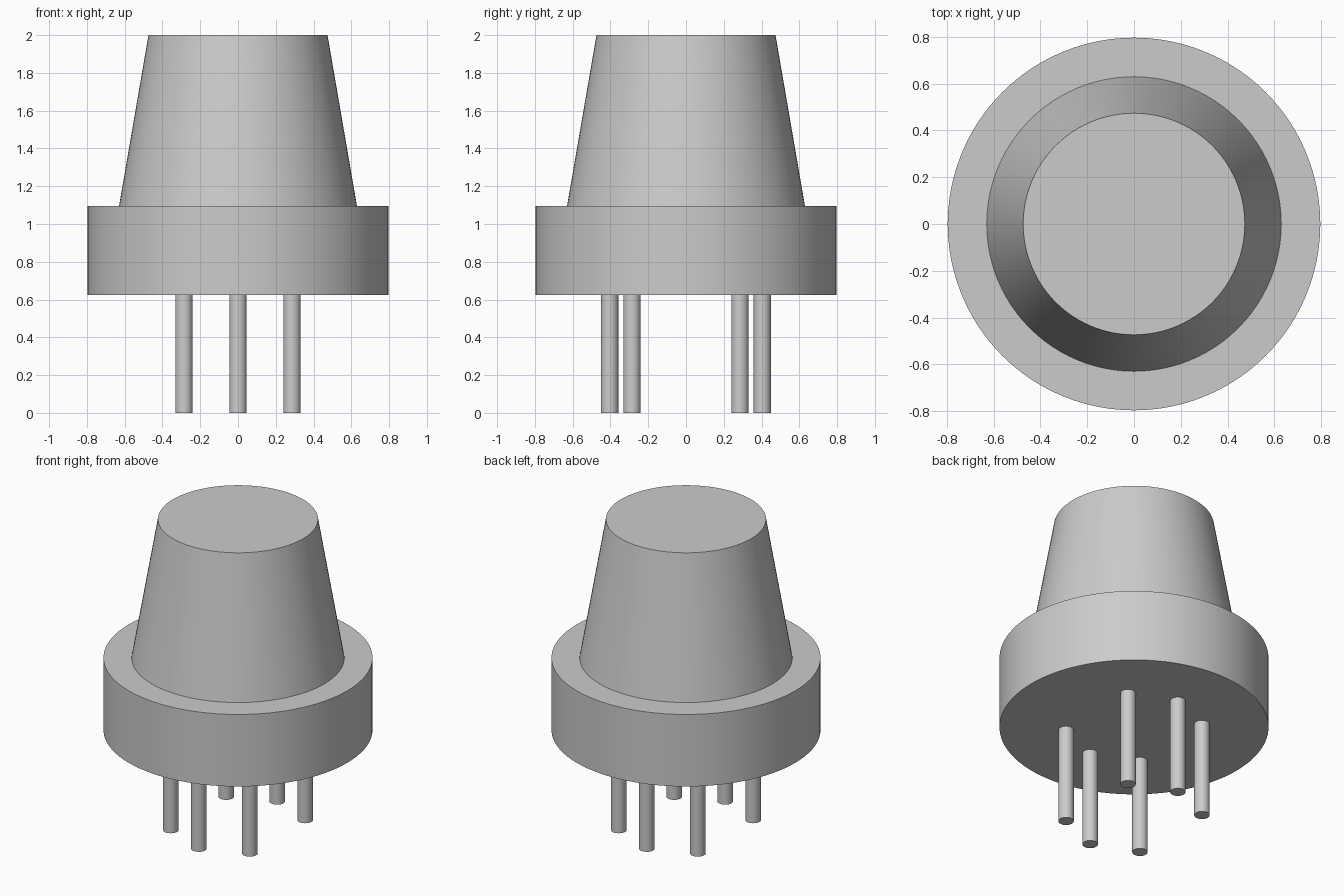
import bpy
import math

cube = bpy.data.objects.get("Cube")
if cube:
    bpy.data.objects.remove(cube, do_unlink=True)

# One plain grey for the whole part
GREY = (0.6, 0.6, 0.6, 1.0)
grey = bpy.data.materials.new("light_grey")
grey.use_nodes = True
grey.diffuse_color = GREY
grey.node_tree.nodes["Principled BSDF"].inputs["Base Color"].default_value = GREY

BASE_BOTTOM, BASE_TOP, TOP = 0.623, 1.094, 2.0


def round_part(name, r_bottom, r_top, z0, z1, x=0, y=0, sides=96):
    """Capped cylinder or frustum between two heights."""
    bpy.ops.mesh.primitive_cone_add(
        vertices=sides, radius1=r_bottom, radius2=r_top,
        depth=z1 - z0, location=(x, y, (z0 + z1) / 2))
    part = bpy.context.object
    part.name = name
    part.data.materials.append(grey)
    bpy.ops.object.shade_smooth_by_angle(angle=math.radians(30))
    return part


# Flange and tapered cap
round_part("base_flange", 0.797, 0.797, BASE_BOTTOM, BASE_TOP)
round_part("tapered_cap", 0.63, 0.474, BASE_TOP, TOP)

# Six pins on one circle: three at the front, three at the back
PIN_CIRCLE, PIN_RADIUS = 0.404, 0.046
for side, facing in (("front", -90), ("back", 90)):
    for label, offset in (("a", -45), ("b", 0), ("c", 45)):
        angle = math.radians(facing + offset)
        round_part(f"{side}_pin_{label}", PIN_RADIUS, PIN_RADIUS, 0, BASE_BOTTOM,
                   PIN_CIRCLE * math.cos(angle), PIN_CIRCLE * math.sin(angle), 32)
